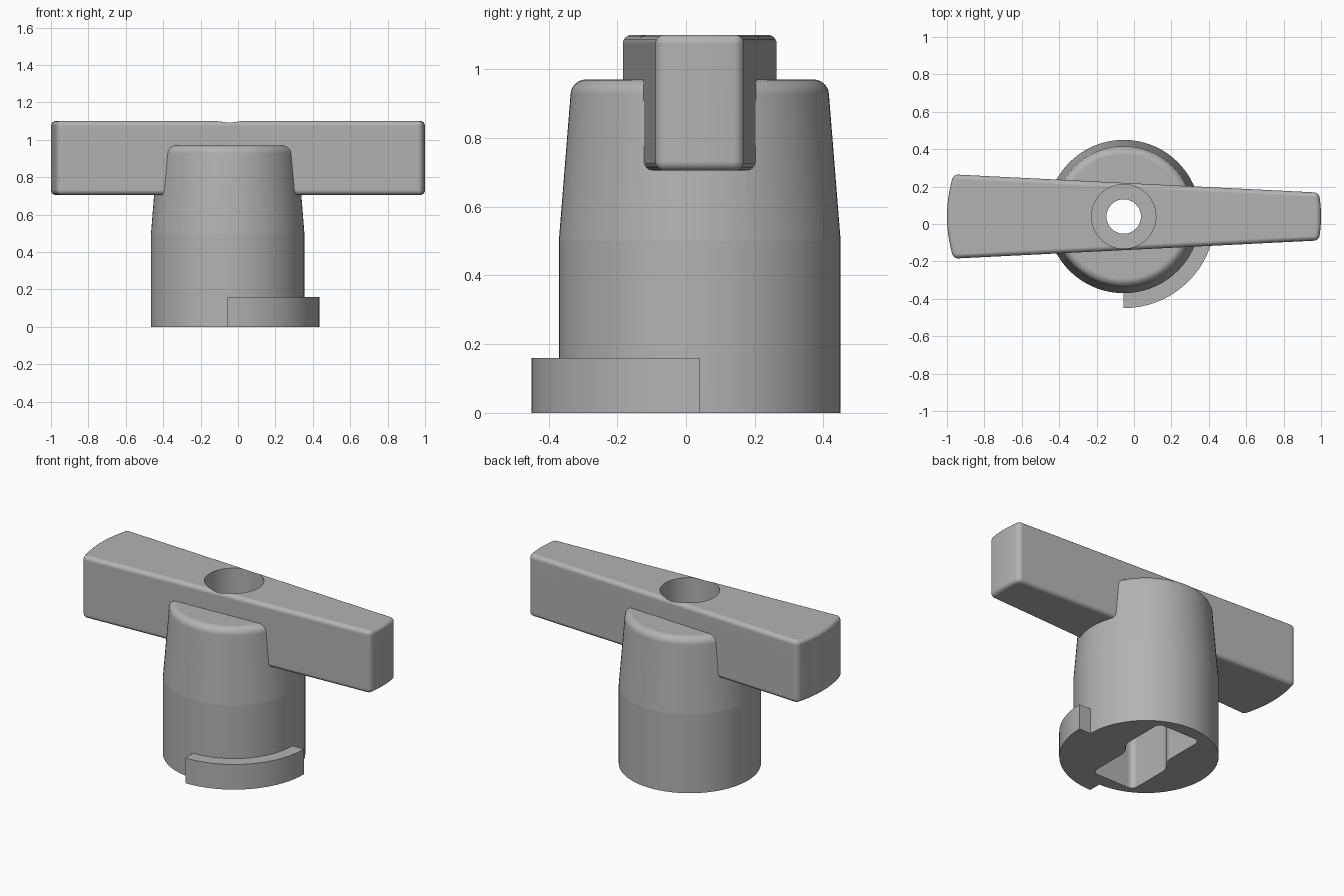
import bpy
import bmesh
from math import sin, cos, pi, radians, sqrt
from mathutils import Vector

if "Cube" in bpy.data.objects:
    bpy.data.objects.remove(bpy.data.objects["Cube"], do_unlink=True)

CX, CY = -0.055, 0.04      # axis of the hub
SEGMENTS = 72

grey = bpy.data.materials.new("plain_grey")
grey.use_nodes = True
grey.diffuse_color = (0.45, 0.45, 0.45, 1)
grey.node_tree.nodes["Principled BSDF"].inputs["Base Color"].default_value = (0.45, 0.45, 0.45, 1)


def finish(bm, name):
    bmesh.ops.recalc_face_normals(bm, faces=bm.faces)
    mesh = bpy.data.meshes.new(name)
    bm.to_mesh(mesh)
    bm.free()
    mesh.materials.append(grey)
    obj = bpy.data.objects.new(name, mesh)
    bpy.context.collection.objects.link(obj)
    return obj


def prism(name, outline, bottom, top, corner=0):
    """Extrude an outline upward, optionally rounding its upright edges."""
    bm = bmesh.new()
    face = bm.faces.new([bm.verts.new((x, y, bottom)) for x, y in outline])
    result = bmesh.ops.extrude_face_region(bm, geom=[face])
    verts = [v for v in result["geom"] if isinstance(v, bmesh.types.BMVert)]
    bmesh.ops.translate(bm, verts=verts, vec=(0, 0, top - bottom))
    if corner:
        upright = [e for e in bm.edges if abs(e.verts[0].co.z - e.verts[1].co.z) > 0.01]
        bmesh.ops.bevel(bm, geom=upright, offset=corner, segments=5, profile=0.5, affect="EDGES")
    return finish(bm, name)


def arc(radius, start, end, count):
    angles = [radians(start + (end - start) * i / count) for i in range(count + 1)]
    return [(CX + radius * cos(a), CY + radius * sin(a)) for a in angles]


def apply(obj, kind, **settings):
    mod = obj.modifiers.new(kind.title(), kind)
    for key, value in settings.items():
        setattr(mod, key, value)
    bpy.ops.object.select_all(action="DESELECT")
    bpy.context.view_layer.objects.active = obj
    obj.select_set(True)
    bpy.ops.object.modifier_apply(modifier=mod.name)


def combine(obj, other, operation):
    apply(obj, "BOOLEAN", operation=operation, solver="EXACT", object=other)
    bpy.data.objects.remove(other, do_unlink=True)


# Hub: straight skirt, tapered upper half, rounded shoulder
profile = [(0, 0), (0.41, 0), (0.41, 0.5), (0.376, 0.925)]
profile += [(0.331 + 0.045 * cos(a * pi / 12), 0.925 + 0.045 * sin(a * pi / 12)) for a in range(1, 7)]
profile.append((0, 0.97))
bm = bmesh.new()
points = [bm.verts.new((CX + r, CY, z)) for r, z in profile]
edges = [bm.edges.new(pair) for pair in zip(points, points[1:])]
bmesh.ops.spin(bm, geom=points + edges, cent=(CX, CY, 0), axis=(0, 0, 1),
               angle=2 * pi, steps=SEGMENTS, use_duplicate=False)
bmesh.ops.remove_doubles(bm, verts=bm.verts, dist=0.0001)
bmesh.ops.dissolve_limit(bm, angle_limit=radians(0.1), verts=bm.verts, edges=bm.edges)
knob = finish(bm, "lever_knob")


# Handle: tapered bar with gently bowed ends
def bowed_end(tip, half, sag, side):
    steps = [i / 5 - 1 for i in range(11)]
    return [(tip - side * sag * t * t, CY + side * half * t) for t in steps]


outline = bowed_end(1, 0.128, 0.012, 1) + bowed_end(-1, 0.225, 0.035, -1)
handle = prism("handle", outline, 0.705, 1.1)
apply(handle, "BEVEL", width=0.05, segments=6, limit_method="ANGLE", angle_limit=radians(40))
combine(knob, handle, "UNION")

# Stop tab: quarter ring at the foot of the hub
tab = prism("stop_tab", arc(0.49, -90, 0, 18) + arc(0.39, 0, -90, 18), 0, 0.16)
combine(knob, tab, "UNION")

# Screw recess and through hole
for name, radius, bottom in (("screw_recess", 0.172, 0.75), ("screw_hole", 0.092, 0.3)):
    cutter = prism(name, arc(radius, 0, 360, 48)[:-1], bottom, 1.3)
    combine(knob, cutter, "DIFFERENCE")

# Offset drive socket in the underside, the same after a half turn
half = [(0.12, -0.33), (0.12, -0.03), (0.18, 0.03), (0.18, 0.33)]
socket = [(CX + s * x, CY + s * y) for s in (1, -1) for x, y in half]
combine(knob, prism("drive_socket", socket, -0.1, 0.5, 0.035), "DIFFERENCE")

# Smooth shading with crisp edges and a crease where the taper begins
bpy.ops.object.select_all(action="DESELECT")
bpy.context.view_layer.objects.active = knob
knob.select_set(True)
bpy.ops.object.shade_smooth_by_angle(angle=radians(30))
for edge in knob.data.edges:
    ends = [knob.data.vertices[i].co for i in edge.vertices]
    if all(abs(p.z - 0.5) < 0.001 for p in ends):
        edge.use_edge_sharp = True
weighted = knob.modifiers.new("Weighted normals", "WEIGHTED_NORMAL")
weighted.keep_sharp = True
